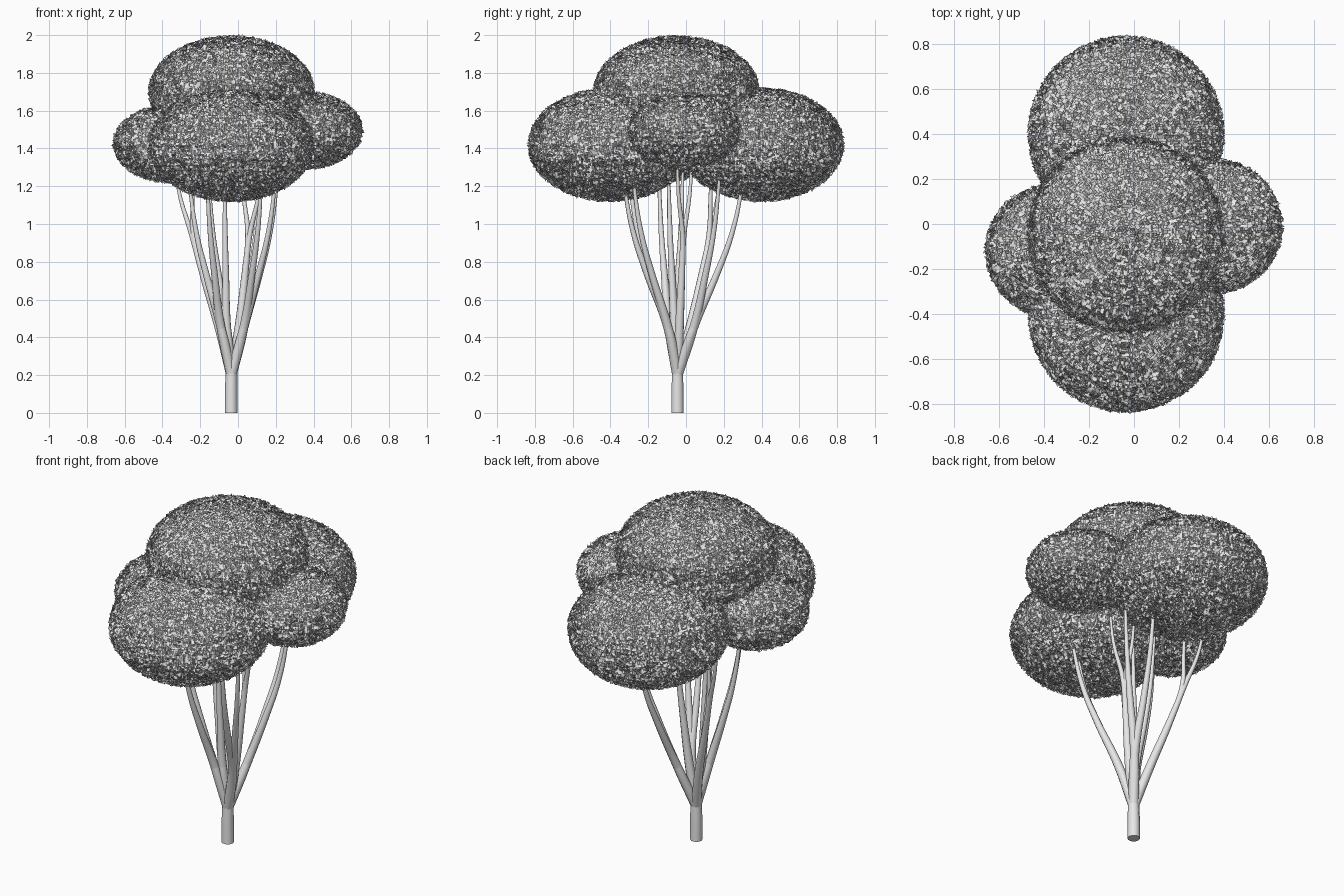
import bpy
import math
import random
from mathutils import Vector

random.seed(4)

cube = bpy.data.objects.get("Cube")
if cube:
    bpy.data.objects.remove(cube, do_unlink=True)


def make_material(name, value):
    mat = bpy.data.materials.new(name)
    mat.use_nodes = True
    colour = (value, value, value, 1)
    mat.diffuse_color = colour
    mat.node_tree.nodes["Principled BSDF"].inputs["Base Color"].default_value = colour
    return mat


GREY = make_material("pale grey", 0.8)

# Leaf clumps: name, centre, horizontal radius, vertical radius
CLUMPS = [
    ("top_crown", Vector((-0.035, -0.05, 1.70)), 0.43, 0.288),
    ("front_crown", Vector((-0.035, -0.40, 1.42)), 0.427, 0.292),
    ("back_crown", Vector((-0.035, 0.40, 1.42)), 0.427, 0.292),
    ("left_crown", Vector((0.36, -0.01, 1.495)), 0.29, 0.197),
    ("right_crown", Vector((-0.365, -0.12, 1.425)), 0.287, 0.197),
]


def buried(point, own):
    """True when a point lies well inside another clump."""
    for name, centre, rad, high in CLUMPS:
        d = point - centre
        inside = (d.x ** 2 + d.y ** 2) / rad ** 2 + (d.z / high) ** 2
        if name != own and inside < 0.8:
            return True
    return False


def add_leaves(name, centre, rad, high):
    """Cover an ellipsoid with rings of small, steeply tilted leaf cards."""
    verts, faces = [], []
    rings = int(math.pi * (rad + high) / 2 / 0.0095)
    for i in range(rings):
        polar = math.pi * (i + 0.5) / rings
        count = max(5, int(math.tau * rad * math.sin(polar) / 0.0125))
        ring_lean = random.uniform(-0.5, 0.5)
        for j in range(count):
            turn = math.tau * (j + random.uniform(-0.3, 0.3)) / count
            s = math.sin(polar)
            spot = Vector((rad * s * math.cos(turn), rad * s * math.sin(turn),
                           high * math.cos(polar)))
            normal = Vector((spot.x / rad ** 2, spot.y / rad ** 2,
                             spot.z / high ** 2)).normalized()
            if buried(centre + spot, name):
                continue
            side = Vector((-math.sin(turn), math.cos(turn), 0))
            along = normal.cross(side)
            # Tip each card so that neighbours overlap unevenly
            lean = ring_lean + random.uniform(-0.9, 0.9)
            across = (side + normal * random.uniform(-0.9, 0.9)).normalized()
            down = (along + normal * lean).normalized()
            across *= random.uniform(0.005, 0.011)
            down *= random.uniform(0.005, 0.012)
            mid = centre + spot + normal * random.uniform(-0.012, 0.008)
            n = len(verts)
            verts += [mid - across - down, mid - across + down,
                      mid + across + down, mid + across - down]
            quad = (n, n + 1, n + 2, n + 3)
            facing = down.cross(across).dot(normal)
            faces.append(quad if facing > 0 else quad[::-1])
    mesh = bpy.data.meshes.new(name + "_leaves")
    mesh.from_pydata(verts, [], faces)
    mesh.materials.append(GREY)
    obj = bpy.data.objects.new(name + "_leaves", mesh)
    bpy.context.collection.objects.link(obj)


def add_core(name, centre, rad, high):
    """Solid mass behind the leaf cards."""
    bpy.ops.mesh.primitive_uv_sphere_add(segments=40, ring_count=24, location=centre)
    core = bpy.context.object
    core.name = name + "_core"
    core.scale = (rad - 0.02, rad - 0.02, high - 0.02)
    core.data.materials.append(GREY)
    bpy.ops.object.shade_smooth_by_angle()


for clump in CLUMPS:
    add_core(*clump)
    add_leaves(*clump)


def add_limb(name, points):
    """Tapered round limb through points of x, y, z, radius."""
    curve = bpy.data.curves.new(name, "CURVE")
    curve.dimensions = "3D"
    curve.bevel_depth = 1
    curve.bevel_resolution = 3
    curve.resolution_u = 8
    curve.use_fill_caps = True
    spline = curve.splines.new("BEZIER")
    spline.bezier_points.add(len(points) - 1)
    for bp, (x, y, z, r) in zip(spline.bezier_points, points):
        bp.co = (x, y, z)
        bp.radius = r
        bp.handle_left_type = bp.handle_right_type = "AUTO"
    curve.materials.append(GREY)
    obj = bpy.data.objects.new(name, curve)
    bpy.context.collection.objects.link(obj)
    bpy.ops.object.select_all(action="DESELECT")
    obj.select_set(True)
    bpy.context.view_layer.objects.active = obj
    bpy.ops.object.convert(target="MESH")
    bpy.ops.object.shade_smooth_by_angle(angle=math.radians(50))


# Trunk
FORK = (-0.035, -0.045, 0.2, 0.028)
add_limb("trunk", [(-0.036, -0.045, 0, 0.034), (-0.036, -0.045, 0.12, 0.033),
                   (-0.034, -0.045, 0.24, 0.03)])

# Boughs: a knee above the fork, the tips where twigs meet the crown,
# and whether the twigs part high up or straight after the knee
BOUGHS = [
    ((-0.10, 0.02), [(-0.31, 0.17), (-0.24, 0.13)], True),
    ((0.03, -0.095), [(0.12, -0.32), (0.19, -0.27)], False),
    ((0.03, 0.04), [(0.11, 0.29), (0.20, 0.17)], False),
    ((-0.09, -0.09), [(-0.16, -0.29), (-0.25, -0.14)], False),
    ((-0.06, -0.06), [(-0.07, -0.09), (-0.15, -0.02)], False),
    ((0.005, -0.035), [(0.03, 0.02), (0.11, -0.04)], True),
]
for b, (knee, tips, parts_high) in enumerate(BOUGHS):
    start = Vector(knee)
    middle = (Vector(tips[0]) + Vector(tips[1])) / 2
    for t, tip in enumerate(tips):
        path = [FORK, (*knee, 0.45, 0.024)]
        # Each twig leans out first, then bends upright
        for share, spread, z, r in ((0.5, 0, 0.74, 0.018), (0.8, 0.15, 0.94, 0.014),
                                    (1.0, 1, 1.16, 0.01), (1.12, 1.2, 1.4, 0.006)):
            aim = middle.lerp(Vector(tip), spread if parts_high else 1)
            p = start + (aim - start) * share
            path.append((p.x, p.y, z, r))
        add_limb(f"branch_{b + 1}_{t + 1}", path)
